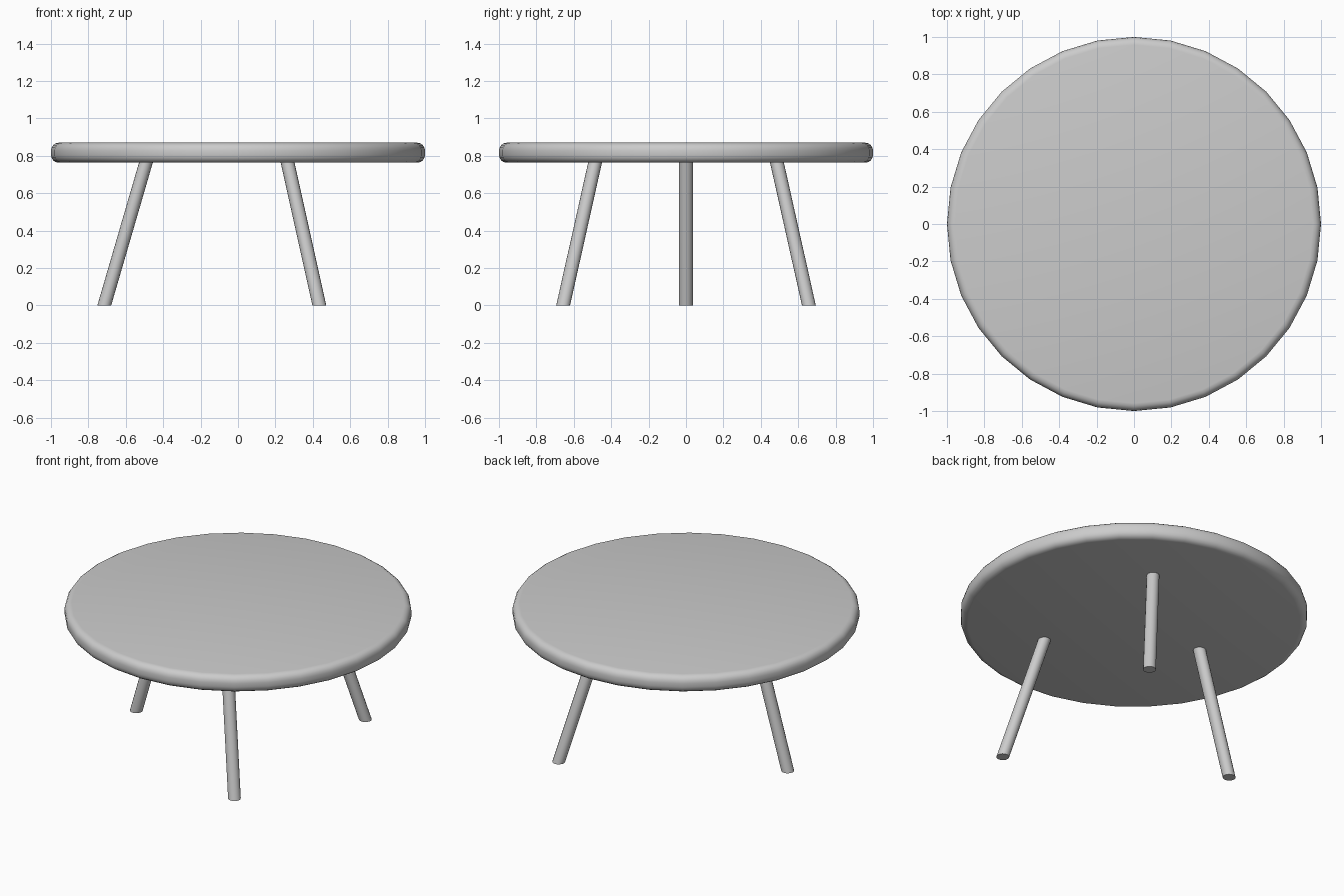
import bpy, bmesh, math
from mathutils import Vector

if "Cube" in bpy.data.objects:
    bpy.data.objects.remove(bpy.data.objects["Cube"])

SIDES = 32


def ring_loft(name, rings, sides):
    """Loft horizontal circles given as (x, y, z, radius), capped at both ends."""
    bm = bmesh.new()
    loops = []
    for x, y, z, r in rings:
        loops.append([bm.verts.new((x + r * math.cos(2 * math.pi * i / sides),
                                    y + r * math.sin(2 * math.pi * i / sides), z))
                      for i in range(sides)])
    for a, b in zip(loops, loops[1:]):
        for i in range(sides):
            j = (i + 1) % sides
            bm.faces.new((a[i], a[j], b[j], b[i]))
    bm.faces.new(loops[0][::-1])
    bm.faces.new(loops[-1])
    bmesh.ops.recalc_face_normals(bm, faces=bm.faces)
    mesh = bpy.data.meshes.new(name)
    bm.to_mesh(mesh)
    bm.free()
    obj = bpy.data.objects.new(name, mesh)
    bpy.context.collection.objects.link(obj)
    bpy.ops.object.select_all(action='DESELECT')
    obj.select_set(True)
    bpy.context.view_layer.objects.active = obj
    bpy.ops.object.shade_smooth_by_angle(angle=math.radians(40))
    return obj


# Round tabletop with softened rim
bottom, top, bevel, steps = 0.763, 0.87, 0.042, 4
arc = [math.radians(90 * i / steps) for i in range(steps + 1)]
lower = [(0, 0, bottom + bevel * (1 - math.cos(a)), 1 - bevel * (1 - math.sin(a))) for a in arc]
upper = [(0, 0, bottom + top - z, r) for _, _, z, r in reversed(lower)]
ring_loft("tabletop", lower + upper, SIDES)

# Three splayed legs, cut level at the floor
legs = {
    "left_leg": ((-0.715, 0.0), (-0.492, 0.0)),
    "front_right_leg": ((0.435, -0.657), (0.265, -0.486)),
    "back_right_leg": ((0.435, 0.657), (0.265, 0.486)),
}
for name, (foot, head) in legs.items():
    ring_loft(name, [(*foot, 0.0, 0.037), (*head, bottom + 0.002, 0.037)], 16)
